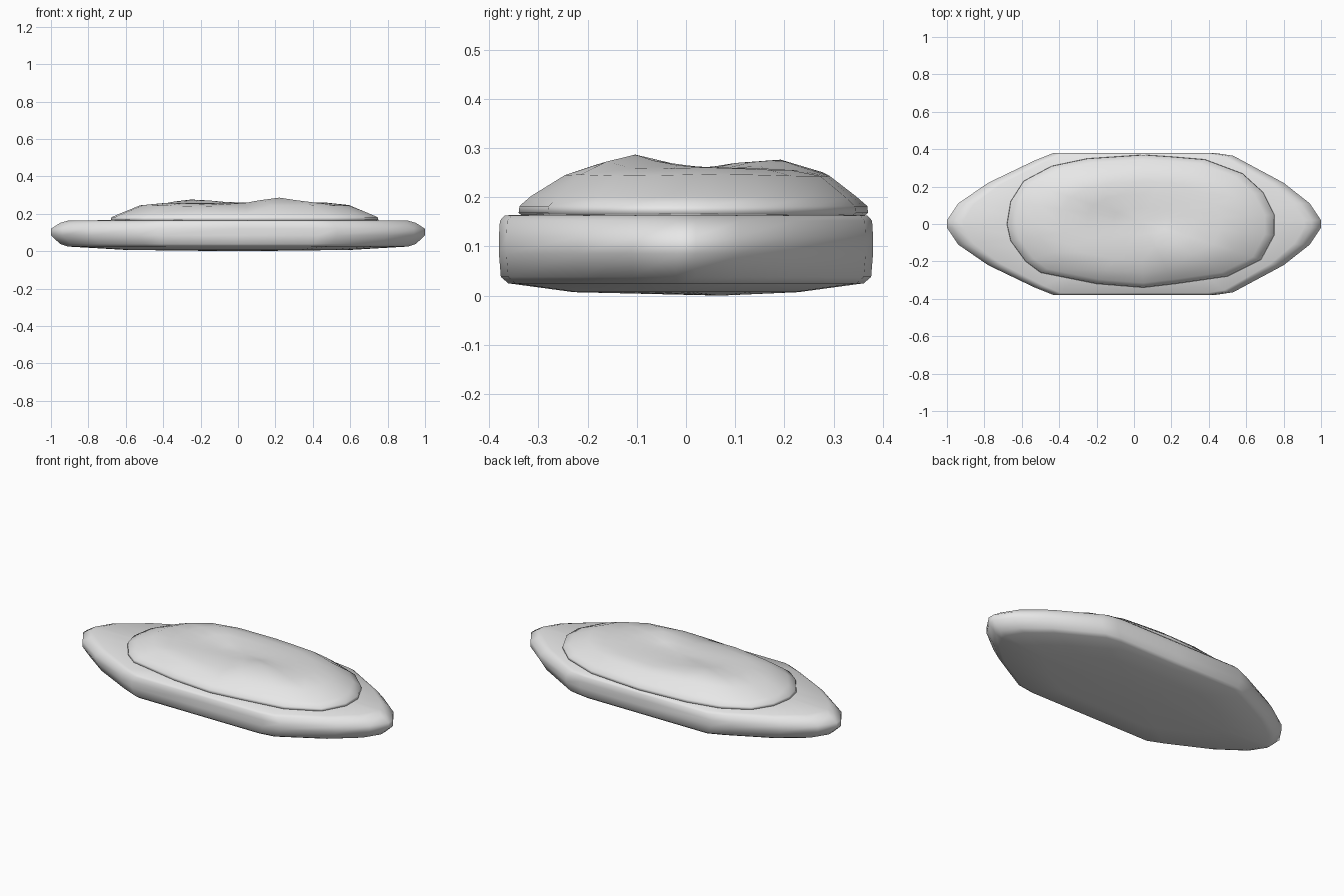
import bpy
import bmesh
from math import exp

cube = bpy.data.objects.get("Cube")
if cube:
    bpy.data.objects.remove(cube, do_unlink=True)

GREY = (0.8, 0.8, 0.8, 1)
grey = bpy.data.materials.new("plain grey")
grey.use_nodes = True
grey.diffuse_color = GREY
grey.node_tree.nodes["Principled BSDF"].inputs["Base Color"].default_value = GREY


def build_rings(name, rings, first_pole, last_pole):
    """Skin stacked rings of points, closing each end with a fan to a pole."""
    bm = bmesh.new()
    loops = [[bm.verts.new(p) for p in ring] for ring in rings]
    n = len(loops[0])
    for low, high in zip(loops, loops[1:]):
        for i in range(n):
            j = (i + 1) % n
            bm.faces.new((low[i], low[j], high[j], high[i]))
    for loop, pole in ((loops[0], first_pole), (loops[-1], last_pole)):
        tip = bm.verts.new(pole)
        for i in range(n):
            bm.faces.new((loop[i], loop[(i + 1) % n], tip))
    bmesh.ops.recalc_face_normals(bm, faces=bm.faces)
    mesh = bpy.data.meshes.new(name)
    bm.to_mesh(mesh)
    bm.free()
    mesh.materials.append(grey)
    mesh.shade_smooth()
    obj = bpy.data.objects.new(name, mesh)
    bpy.context.collection.objects.link(obj)
    return obj


# Pointed oval plate: half outline, mirrored front to back
half = [(1, 0.02), (0.94, 0.11), (0.8, 0.22), (0.53, 0.365), (0.43, 0.38), (0, 0.38),
        (-0.43, 0.38), (-0.53, 0.34), (-0.78, 0.22), (-0.94, 0.11), (-1, 0.02)]
outline = half + [(x, -y) for x, y in reversed(half)]
# x scale, y scale, height
plate_levels = [(0.6, 0.6, 0.007), (0.91, 0.95, 0.025), (0.95, 0.99, 0.038),
                (1, 1, 0.085), (1, 1, 0.12), (0.95, 0.995, 0.152),
                (0.91, 0.97, 0.163), (0.6, 0.6, 0.168)]
plate = [[(x * sx, y * sy, z) for x, y in outline] for sx, sy, z in plate_levels]
build_rings("plate", plate, (0, 0.07, 0), (0, 0, 0.17))

# Uneven mound resting on the plate
rim = [(0.75, 0.05), (0.69, 0.17), (0.58, 0.27), (0.38, 0.345), (0.2, 0.36),
       (0.05, 0.37), (-0.25, 0.35), (-0.44, 0.31), (-0.59, 0.23), (-0.66, 0.12),
       (-0.68, 0), (-0.66, -0.09), (-0.58, -0.2), (-0.5, -0.26), (-0.2, -0.32),
       (0.05, -0.34), (0.22, -0.32), (0.5, -0.28), (0.68, -0.19), (0.75, -0.06)]
# x, y, height of each lump or hollow
lumps = [(0.22, -0.13, 0.03), (-0.23, 0.18, 0.022), (0.5, 0.05, 0.006),
         (-0.45, -0.05, 0.004), (0.02, -0.24, -0.02), (-0.08, 0.0, -0.008)]


def mound_point(x, y, s, z):
    px, py = 0.035 + (x - 0.035) * s, 0.015 + (y - 0.015) * s
    if s < 0.9:
        z += sum(h * exp(-((px - a) / 0.14) ** 2 - ((py - b) / 0.1) ** 2)
                 for a, b, h in lumps)
    return px, py, z


mound_levels = [(0.97, 0.16), (1, 0.168), (0.995, 0.182), (0.93, 0.202),
                (0.78, 0.243), (0.6, 0.255), (0.4, 0.259), (0.2, 0.26)]
mound = [[mound_point(x, y, s, z) for x, y in rim] for s, z in mound_levels]
build_rings("mound", mound, (0.035, 0.015, 0.16), mound_point(0.035, 0.015, 0, 0.26))
